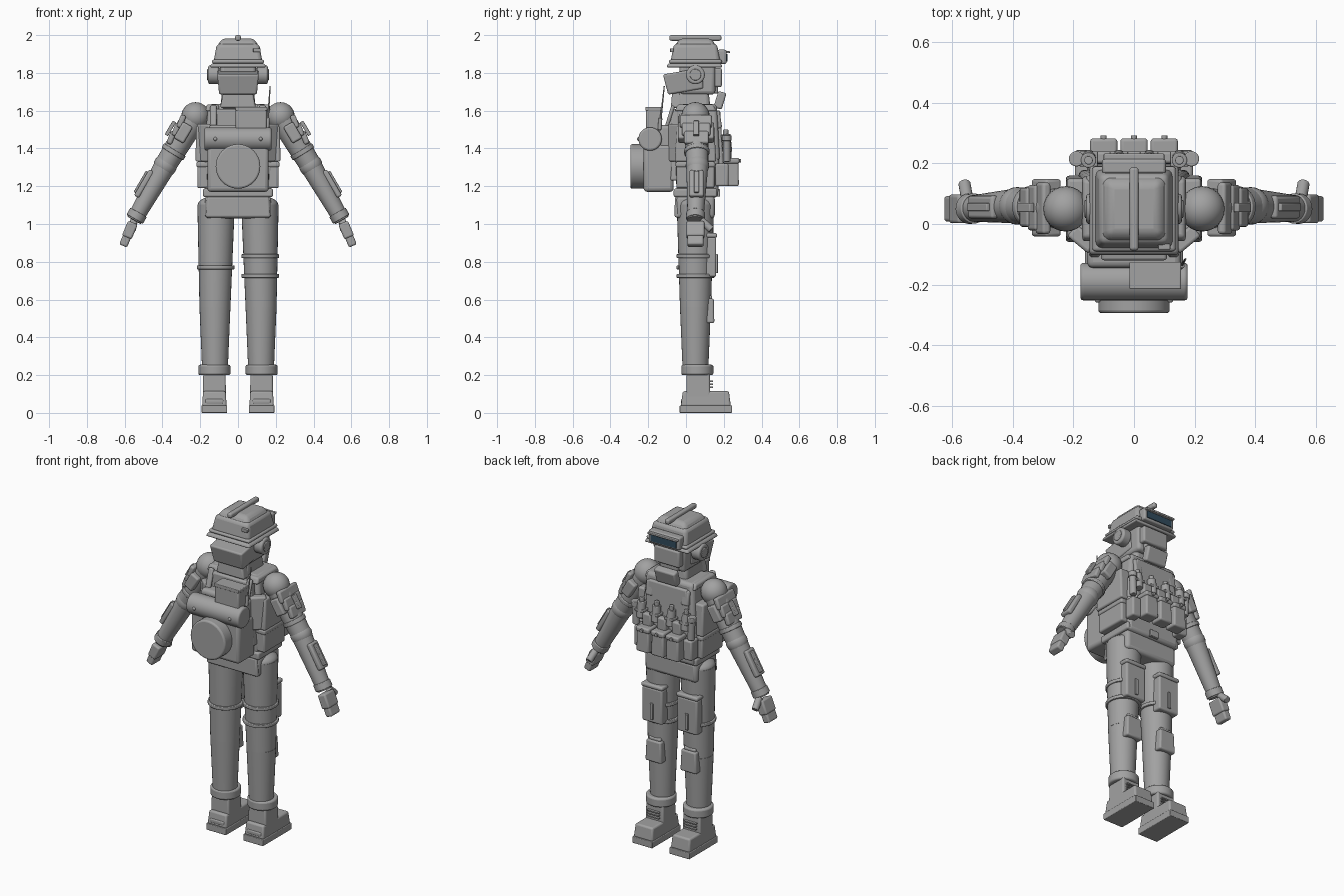
import bpy
import math
from mathutils import Vector, Matrix

if "Cube" in bpy.data.objects:
    bpy.data.objects.remove(bpy.data.objects["Cube"], do_unlink=True)

# Edge roundings and the depth of the body's middle line
FINE, FIRM, SOFT = 0.004, 0.01, 0.02
MID = 0.05


def material(name, rgb):
    made = bpy.data.materials.new(name)
    made.use_nodes = True
    made.diffuse_color = (*rgb, 1)
    made.node_tree.nodes["Principled BSDF"].inputs["Base Color"].default_value = (*rgb, 1)
    return made


GRAY = material("plain gray", (0.36, 0.36, 0.36))
GLASS = material("dark blue glass", (0.03, 0.07, 0.11))


def finish(part, name, bevel=0, paint=GRAY):
    part.name = name
    part.data.materials.clear()
    part.data.materials.append(paint)
    if bevel:
        rounding = part.modifiers.new("rounded edges", "BEVEL")
        rounding.width = bevel
        rounding.segments = 3
        rounding.limit_method = "ANGLE"
    bpy.ops.object.select_all(action="DESELECT")
    part.select_set(True)
    bpy.context.view_layer.objects.active = part
    bpy.ops.object.shade_smooth_by_angle(angle=math.radians(40))


def block(name, at, size, bevel=FIRM, taper=1, turn=(0, 0, 0), paint=GRAY):
    """Rounded box whose upper face is scaled by taper."""
    bpy.ops.mesh.primitive_cube_add(size=1, location=at, rotation=turn)
    part = bpy.context.object
    for vertex in part.data.vertices:
        if vertex.co.z > 0:
            vertex.co.x *= taper
            vertex.co.y *= taper
    part.data.transform(Matrix.Diagonal((*size, 1)))
    finish(part, name, bevel, paint)


def rod(name, start, end, radius, end_radius=None, bevel=0, sides=32):
    """Cylinder or tapered tube between two points."""
    start, end = Vector(start), Vector(end)
    span = end - start
    bpy.ops.mesh.primitive_cone_add(vertices=sides, radius1=radius, radius2=end_radius or radius,
                                    depth=span.length, location=(start + end) / 2)
    part = bpy.context.object
    part.rotation_euler = span.to_track_quat("Z", "Y").to_euler()
    finish(part, name, bevel)


def ball(name, at, radius, squash=1):
    bpy.ops.mesh.primitive_uv_sphere_add(segments=24, ring_count=14, radius=radius, location=at)
    part = bpy.context.object
    part.scale.z = squash
    finish(part, name)


def both(make, name, *points, turn=None, **options):
    """Make a part on the left and its mirror on the right."""
    for side, sign in (("left", 1), ("right", -1)):
        if turn:
            options["turn"] = (turn[0], sign * turn[1], sign * turn[2])
        make(name + "_" + side, *[(sign * p[0], p[1], p[2]) for p in points], **options)


# Helmet
block("helmet_shell", at=(0, MID, 1.905), size=(0.26, 0.265, 0.1), bevel=SOFT, taper=0.86)
block("helmet_dome", at=(0, MID, 1.96), size=(0.225, 0.225, 0.045), bevel=SOFT, taper=0.75)
block("helmet_rim", at=(0, MID, 1.86), size=(0.275, 0.28, 0.02))
block("helmet_brim", at=(0, 0.045, 1.84), size=(0.3, 0.3, 0.022), taper=0.93)
block("helmet_crest", at=(0, MID, 1.985), size=(0.03, 0.275, 0.03))
block("helmet_side_tag", at=(0.1, -0.075, 1.92), size=(0.04, 0.02, 0.02), bevel=FINE)

# Goggles
block("goggle_frame", at=(0, 0.19, 1.885), size=(0.21, 0.05, 0.075))
block("goggle_glass", at=(0, 0.215, 1.88), size=(0.175, 0.009, 0.04), bevel=0, paint=GLASS)
block("goggle_hood", at=(0, 0.215, 1.91), size=(0.2, 0.035, 0.012), bevel=FINE)

# Head, mask and neck
block("head", at=(0, 0.06, 1.77), size=(0.19, 0.19, 0.17), bevel=SOFT)
block("face_mask", at=(0, 0.15, 1.775), size=(0.17, 0.08, 0.1))
block("mask_chin", at=(0, 0.14, 1.715), size=(0.12, 0.06, 0.05))
block("neck_guard", at=(0, -0.01, 1.755), size=(0.2, 0.19, 0.11), taper=1.1, turn=(0.17, 0, 0))
block("neck", at=(0, 0.04, 1.67), size=(0.19, 0.18, 0.12), bevel=SOFT, taper=0.85)
block("collar_back", at=(0, -0.045, 1.66), size=(0.19, 0.07, 0.09), taper=0.8)
block("throat_plate", at=(0, 0.18, 1.655), size=(0.14, 0.045, 0.09), turn=(-0.3, 0, 0))
both(rod, "ear_cup", (0.1, MID, 1.79), (0.158, MID, 1.79), radius=MID, bevel=FIRM)
both(rod, "ear_cap", (0.15, MID, 1.79), (0.163, MID, 1.79), radius=0.03, bevel=FINE)

# Torso and vest
block("chest", at=(0, 0.065, 1.485), size=(0.37, 0.23, 0.3), bevel=SOFT, taper=0.85)
block("waist", at=(0, 0.06, 1.26), size=(0.35, 0.22, 0.24), bevel=SOFT, taper=1.05)
block("chest_plate", at=(0, 0.16, 1.42), size=(0.32, 0.07, 0.36), taper=0.82, turn=(0.04, 0, 0))
block("back_plate", at=(0, -0.06, 1.42), size=(0.33, 0.05, 0.38), taper=0.85)
block("belt", at=(0, MID, 1.165), size=(0.37, 0.23, 0.045))
block("belt_buckle", at=(0, 0.17, 1.165), size=(0.06, 0.02, 0.04), bevel=FINE)
block("pelvis", at=(0, MID, 1.09), size=(0.35, 0.205, 0.12), bevel=SOFT)
block("hem_back", at=(0, -0.045, 1.09), size=(0.345, 0.03, 0.11), taper=0.95)
both(block, "shoulder_strap", (0.135, MID, 1.615), size=(0.075, 0.22, 0.035), taper=0.85)
both(block, "side_pouch_upper", (0.19, MID, 1.425), size=(0.07, 0.22, 0.19), taper=0.9)
both(block, "side_pouch_lower", (0.185, MID, 1.255), size=(0.06, 0.2, 0.13))
both(block, "side_pouch_flap", (0.185, MID, 1.315), size=(0.07, 0.21, 0.03))
both(block, "back_corner_pad", (0.17, -MID, 1.43), size=(0.09, 0.05, 0.2), turn=(0, 0, 0.7))

# Chest pouches with flaps, buttons and canisters
for place in (-1, 0, 1):
    x, label = place / 10, "_" + str(place + 2)
    block("magazine_pouch" + label, at=(x, 0.24, 1.265), size=(0.086, 0.08, 0.13), taper=0.93)
    block("magazine_flap" + label, at=(x, 0.24, 1.335), size=(0.09, 0.085, 0.03))
    rod("pouch_button" + label, (x, 0.27, 1.335), (x, 0.292, 1.335), radius=FIRM, sides=12)
    block("magazine" + label, at=(x, 0.22, 1.38), size=(0.06, 0.04, 0.08))
for name, x in (("inner", 0.05), ("outer", 0.15)):
    both(rod, name + "_canister", (x, 0.22, 1.38), (x, 0.21, 1.475), radius=0.025, bevel=FINE)
    both(rod, name + "_canister_cap", (x, 0.21, 1.47), (x, 0.21, 1.5), radius=0.014, bevel=FINE)
    both(block, name + "_canister_band", (x, 0.215, 1.425), size=(0.06, 0.05, 0.016), bevel=FINE)
both(rod, "flashlight", (0.185, 0.215, 1.33), (0.19, 0.215, 1.45), radius=0.02, bevel=FINE)
both(rod, "flashlight_head", (0.19, 0.215, 1.44), (0.19, 0.215, 1.47), radius=0.025, bevel=FINE)
both(block, "hip_pouch", (0.165, 0.19, 1.26), size=(0.06, 0.07, 0.12))
both(block, "collar_pouch", (0.12, 0.165, 1.55), size=(0.05, 0.04, 0.09), turn=(0.15, 0, 0))

# Backpack, bedroll and canteen
block("backpack", at=(0, -0.145, 1.295), size=(0.325, 0.16, 0.25), bevel=SOFT)
block("backpack_lid", at=(0, -0.1, 1.46), size=(0.31, 0.09, 0.13), bevel=SOFT)
rod("bedroll", (-0.177, -0.19, 1.45), (0.177, -0.19, 1.45), radius=0.062, bevel=FIRM)
rod("canteen", (0, -0.2, 1.305), (0, -0.294, 1.305), radius=0.118, bevel=FIRM, sides=40)
both(ball, "bedroll_button", (0.12, -0.25, 1.45), radius=FIRM)
both(block, "pack_strap", (0.13, -0.085, 1.57), size=(0.035, 0.02, 0.12), turn=(-0.3, 0, 0))

# Radio
block("radio", at=(0.07, -0.17, 1.555), size=(0.165, 0.085, 0.13))
block("radio_lid", at=(0.07, -0.17, 1.61), size=(0.17, 0.09, 0.02), bevel=FINE)
rod("antenna", (0.155, -0.14, 1.5), (0.17, -0.115, 1.73), radius=0.006, end_radius=0.003, sides=8)
rod("antenna_base", (0.155, -0.14, 1.5), (0.158, -0.135, 1.56), radius=FIRM, sides=12)

# Arm joints, and a rule that places a part along a limb and pushed outward
shoulder, elbow = Vector((0.225, MID, 1.57)), Vector((0.385, 0.06, 1.31))
wrist, fingertip = Vector((0.55, MID, 1.02)), Vector((0.6, MID, 0.905))
tilt = 0.53
outward = Vector((math.cos(tilt), 0, math.sin(tilt)))
lean = (0, -tilt, 0)


def along(start, end, share, push=0):
    return start.lerp(end, share) + outward * push


# Sleeves
both(ball, "shoulder", shoulder, radius=0.075)
both(rod, "upper_arm", shoulder, elbow, radius=0.068, end_radius=0.058)
both(ball, "elbow", elbow, radius=0.062)
both(rod, "forearm", elbow, wrist, radius=0.058, end_radius=0.042)
both(rod, "sleeve_band", along(shoulder, elbow, 0.68), along(shoulder, elbow, 0.76), radius=0.067, bevel=FINE)
both(rod, "cuff", along(elbow, wrist, 0.86), along(elbow, wrist, 0.98), radius=MID, bevel=FINE)

# Layered shoulder plates
for layer in range(3):
    middle = along(shoulder, elbow, 0.2 + layer / 6, MID)
    both(block, "shoulder_plate_" + str(layer + 1), middle, size=(0.03, 0.17 - layer * SOFT, 0.07),
         turn=(0, -0.38, 0))
both(block, "shoulder_ridge", along(shoulder, elbow, 0.4, 0.08), size=(0.02, 0.03, 0.085), bevel=FINE, turn=lean)
both(block, "inner_arm_guard", along(shoulder, elbow, 0.35, FIRM), size=(0.06, 0.19, 0.1), turn=lean)

# Forearm guards and hands
both(block, "forearm_guard", along(elbow, wrist, 0.42, MID), size=(0.03, 0.075, 0.16), turn=lean)
both(block, "forearm_ridge", along(elbow, wrist, 0.42, 0.068), size=(0.016, 0.026, 0.13), bevel=FINE, turn=lean)
both(block, "palm", along(wrist, fingertip, 0.45), size=(0.055, 0.095, 0.085), turn=(0, -0.4, 0))
both(block, "fingers", along(wrist, fingertip, 0.86), size=(0.045, 0.085, 0.08), turn=(0, -0.4, 0))
both(rod, "thumb", wrist + Vector((0, 0.03, 0)), wrist + Vector((FIRM, 0.085, -MID)), radius=SOFT, bevel=FINE)

# Legs
hip, knee, ankle = (0.116, MID, 1.1), (0.122, MID, 0.56), (0.122, MID, 0.23)
both(rod, "thigh", knee, hip, radius=0.082, end_radius=0.099)
both(rod, "shin", ankle, knee, radius=0.068, end_radius=0.082)
both(ball, "hip", hip, radius=0.098, squash=0.5)

# Boots
x = 0.125
both(rod, "ankle_cuff", (x, 0.06, 0.2), (x, 0.06, 0.255), radius=0.085, bevel=FIRM)
both(block, "boot_shaft", (x, 0.065, 0.14), size=(0.125, 0.13, 0.18), taper=0.93)
both(block, "boot_foot", (x, 0.105, 0.075), size=(0.13, 0.265, 0.08), taper=0.92)
both(block, "boot_sole", (x, 0.105, 0.02), size=(0.135, 0.277, 0.04), bevel=FINE)
both(block, "boot_heel_patch", (x, -0.012, 0.06), size=(0.1, 0.03, 0.03))
for row in range(3):
    both(block, "boot_lace_" + str(row + 1), (x, 0.13, 0.135 + row / 60), size=(0.08, 0.025, 0.007), bevel=0)

# Thigh pouches, straps and knee guards
x = 0.118
both(block, "thigh_pouch", (x, 0.13, 0.825), size=(0.135, 0.06, 0.21))
both(block, "thigh_pouch_lid", (x, 0.13, 0.94), size=(0.145, 0.07, 0.025))
both(block, "thigh_pouch_rib", (x, 0.163, 0.79), size=(0.02, 0.012, 0.1), bevel=FINE)
both(block, "knee_guard", (x, 0.125, 0.54), size=(0.11, 0.05, 0.13), taper=0.9)
both(block, "knee_guard_top", (x, 0.118, 0.61), size=(0.08, 0.04, 0.025))
for name, strap_x, z in (("upper_left", x, 0.83), ("lower_left", x, 0.725), ("right", -x, 0.77)):
    rod("thigh_strap_" + name, (strap_x, MID, z - FIRM), (strap_x, MID, z + FIRM), radius=0.1, bevel=FINE)
